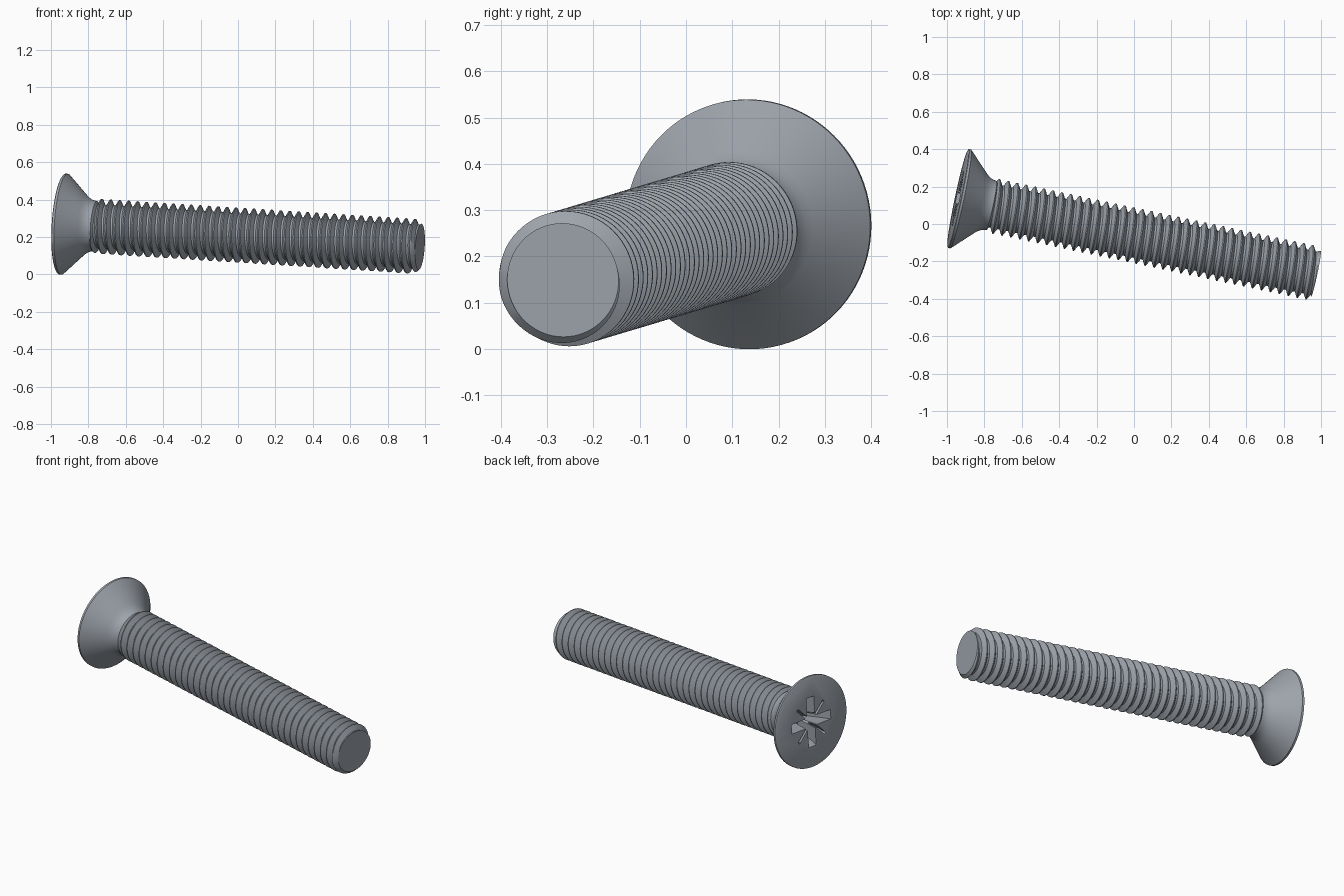
import bpy, bmesh, math
from mathutils import Vector, Matrix

cube = bpy.data.objects.get("Cube")
if cube:
    bpy.data.objects.remove(cube, do_unlink=True)

# Screw axis, from the centre of the head face to the centre of the tip
HEAD = Vector((-0.942, 0.137, 0.27))
TIP = Vector((0.973, -0.266, 0.149))
AXIS = TIP - HEAD
LENGTH = AXIS.length
PLACE = Matrix.Translation(HEAD) @ AXIS.to_track_quat('Z', 'Y').to_matrix().to_4x4()

steel = bpy.data.materials.new("steel_grey")
steel.use_nodes = True
steel.diffuse_color = (0.34, 0.37, 0.41, 1)
steel.node_tree.nodes["Principled BSDF"].inputs["Base Color"].default_value = steel.diffuse_color


def make_object(name, bm):
    bmesh.ops.remove_doubles(bm, verts=bm.verts, dist=1e-5)
    bmesh.ops.recalc_face_normals(bm, faces=bm.faces)
    mesh = bpy.data.meshes.new(name)
    bm.to_mesh(mesh)
    bm.free()
    mesh.materials.append(steel)
    ob = bpy.data.objects.new(name, mesh)
    ob.matrix_world = PLACE
    bpy.context.collection.objects.link(ob)
    return ob


def activate(ob):
    bpy.ops.object.select_all(action='DESELECT')
    ob.select_set(True)
    bpy.context.view_layer.objects.active = ob


def bridge(bm, rows, closed):
    for a, b in zip(rows, rows[1:]):
        n = len(a)
        for i in range(n if closed else n - 1):
            k = (i + 1) % n
            bm.faces.new((a[i], a[k], b[k], b[i]))


def lathe(name, profile, steps=96):
    bm = bmesh.new()
    turn = [math.tau * i / steps for i in range(steps)]
    rows = [[bm.verts.new((r * math.cos(t), r * math.sin(t), s)) for t in turn]
            for r, s in profile]
    bridge(bm, rows, True)
    bm.faces.new(rows[0])
    bm.faces.new(rows[-1])
    return make_object(name, bm)


def tapered_cutter(name, top, bottom, depth, angle):
    bm = bmesh.new()
    spin = Matrix.Rotation(angle, 3, 'Z')
    rows = []
    # The cutter starts slightly outside the head face
    for (w, h), s in ((top, -0.01), (top, 0), (bottom, depth)):
        corners = ((-w, -h), (w, -h), (w, h), (-w, h))
        rows.append([bm.verts.new(spin @ Vector((x, y, s))) for x, y in corners])
    bridge(bm, rows, True)
    bm.faces.new(rows[0])
    bm.faces.new(rows[-1])
    ob = make_object(name, bm)
    ob.hide_render = True
    return ob


# Countersunk head with a thin rim and a filleted neck
head = lathe("countersunk_head", [
    (0.262, 0), (0.27, 0.004), (0.27, 0.016), (0.165, 0.122), (0.152, 0.137),
    (0.142, 0.153), (0.136, 0.17), (0.134, 0.185), (0.11, 0.2)])

# Cross recess: two wide slots, a square centre and two fine diagonal slots
cutters = [tapered_cutter("centre_cutter", (0.052, 0.052), (0.035, 0.035), 0.12, math.pi / 4)]
for quarter in (0, math.pi / 2):
    cutters.append(tapered_cutter("slot_cutter", (0.147, 0.028), (0.075, 0.022), 0.14, quarter))
    cutters.append(tapered_cutter("tick_cutter", (0.14, 0.007), (0.08, 0.004), 0.06,
                                  quarter + math.pi / 4))
bpy.context.view_layer.update()
activate(head)
for cutter in cutters:
    mod = head.modifiers.new("recess", 'BOOLEAN')
    mod.operation = 'DIFFERENCE'
    mod.solver = 'EXACT'
    mod.object = cutter
    bpy.ops.object.modifier_apply(modifier=mod.name)
for cutter in cutters:
    bpy.data.objects.remove(cutter, do_unlink=True)


# Shaft with a right-handed helical thread, chamfered at both ends
def threaded_shaft(start, end, pitch, major, minor, tip_radius, steps=64):
    bm = bmesh.new()
    tooth = ((0, minor), (0.22, minor), (0.55, major), (0.67, major))
    turns = math.ceil((end - start) / pitch) + 1
    rows = []
    for n in range(-1, turns):
        for u, radius in tooth:
            row = []
            for i in range(steps + 1):
                f = i / steps
                raw = start + pitch * (n + u + f)
                s = min(max(raw, start), end)
                r = min(radius, tip_radius + (end - s), tip_radius + (s - start))
                if raw >= end or raw <= start:
                    r = tip_radius
                t = math.tau * f
                row.append(bm.verts.new((r * math.cos(t), r * math.sin(t), s)))
            rows.append(row)
    bridge(bm, rows, False)
    bmesh.ops.remove_doubles(bm, verts=bm.verts, dist=1e-5)
    bmesh.ops.holes_fill(bm, edges=[e for e in bm.edges if e.is_boundary], sides=0)
    return make_object("threaded_shaft", bm)


shaft = threaded_shaft(0.168, LENGTH, 0.049, 0.147, 0.117, 0.123)

for ob in (head, shaft):
    activate(ob)
    bpy.ops.object.shade_smooth_by_angle(angle=math.radians(30))
